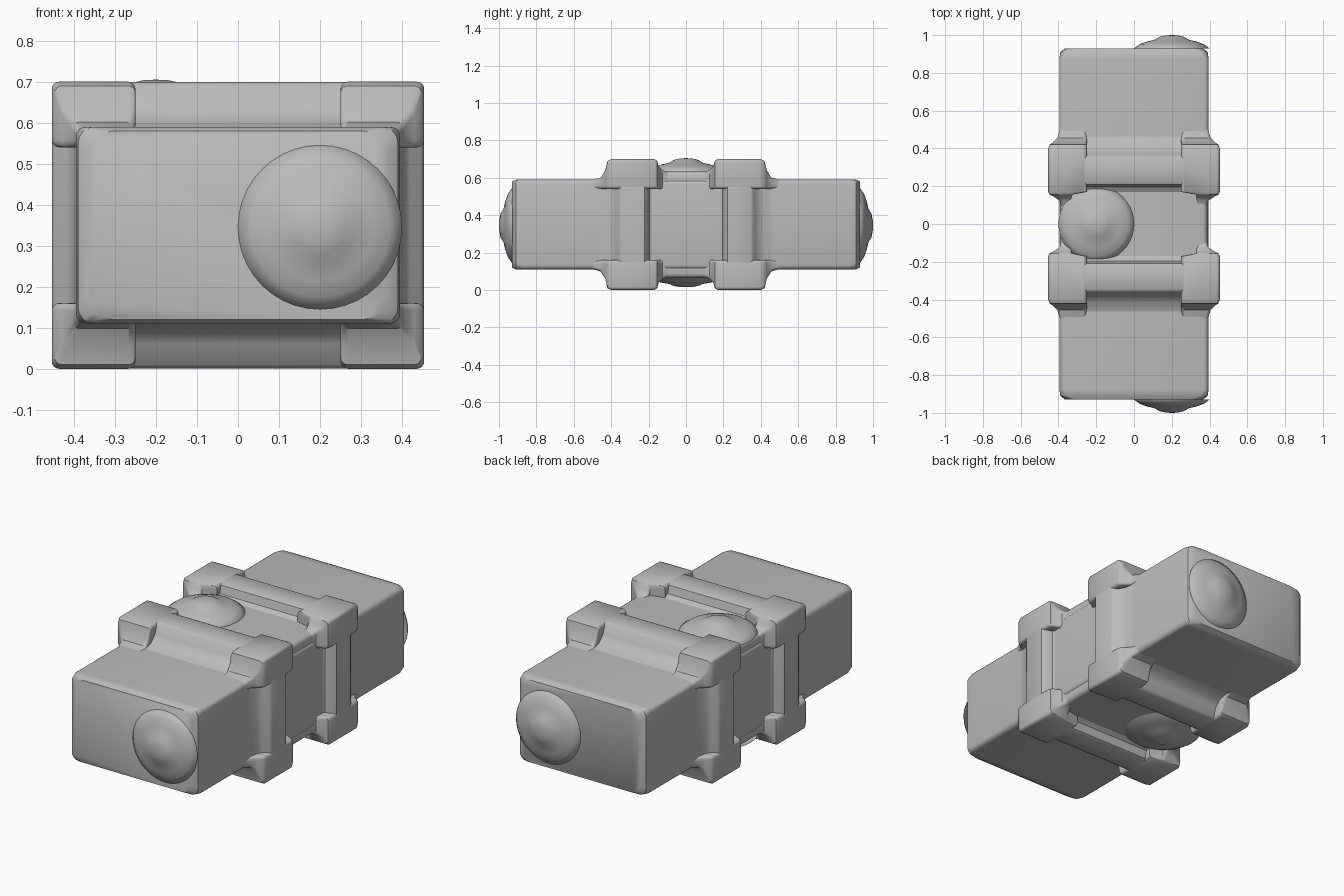
import bpy, bmesh, math
from mathutils import Matrix, Vector

cube = bpy.data.objects.get("Cube")
if cube:
    bpy.data.objects.remove(cube, do_unlink=True)

MID = 0.35  # height of the long axis

grey = bpy.data.materials.new("plain_grey")
grey.use_nodes = True
grey.diffuse_color = (0.5, 0.5, 0.5, 1)
grey.node_tree.nodes["Principled BSDF"].inputs["Base Color"].default_value = (0.5, 0.5, 0.5, 1)


def finish(name, bm, angle=40):
    bmesh.ops.recalc_face_normals(bm, faces=bm.faces)
    mesh = bpy.data.meshes.new(name)
    bm.to_mesh(mesh)
    bm.free()
    mesh.materials.append(grey)
    ob = bpy.data.objects.new(name, mesh)
    bpy.context.collection.objects.link(ob)
    bpy.ops.object.select_all(action='DESELECT')
    ob.select_set(True)
    bpy.context.view_layer.objects.active = ob
    bpy.ops.object.shade_smooth_by_angle(angle=math.radians(angle))
    return ob


def rounded_rect(x0, x1, z0, z1, r, steps=4):
    pts = []
    corners = ((x1 - r, z1 - r), (x0 + r, z1 - r), (x0 + r, z0 + r), (x1 - r, z0 + r))
    for k, (cx, cz) in enumerate(corners):
        for i in range(steps + 1):
            a = math.pi / 2 * (k + i / steps)
            pts.append((cx + r * math.cos(a), cz + r * math.sin(a)))
    return pts


def loft(name, sections, flip_x=1, flip_y=1, flip_z=1):
    """Skin rounded rectangles (y, x0, x1, z0, z1, r) along y."""
    bm = bmesh.new()
    rings = []
    for y, *rect in sections:
        rings.append([bm.verts.new((flip_x * x, flip_y * y, MID + flip_z * z))
                      for x, z in rounded_rect(*rect)])
    n = len(rings[0])
    for a, b in zip(rings, rings[1:]):
        for i in range(n):
            j = (i + 1) % n
            bm.faces.new((a[i], a[j], b[j], b[i]))
    bm.faces.new(rings[0])
    bm.faces.new(rings[-1])
    return finish(name, bm)


def centred(stations):
    return [(y, -x, x, -z, z, r) for y, x, z, r in stations]


def dome(name, location, direction, height):
    """Round bulge with a small nub in the middle."""
    profile = [(0.2, -0.02), (0.2, 0), (0.17, 0.31), (0.13, 0.52), (0.09, 0.65),
               (0.065, 0.87), (0.03, 0.98), (0, 1)]
    bm = bmesh.new()
    verts = [bm.verts.new((r, 0, h * height)) for r, h in profile]
    edges = [bm.edges.new(pair) for pair in zip(verts, verts[1:])]
    bmesh.ops.spin(bm, geom=verts + edges, cent=(0, 0, 0), axis=(0, 0, 1),
                   angle=math.tau, steps=40)
    bmesh.ops.remove_doubles(bm, verts=bm.verts, dist=0.0005)
    turn = Vector((0, 0, 1)).rotation_difference(Vector(direction)).to_matrix().to_4x4()
    bm.transform(Matrix.Translation(location) @ turn)
    finish(name, bm, 60)


# Long body with softened ends
half = [(0.875, 0.395, 0.24, 0.025), (0.91, 0.39, 0.24, 0.04), (0.93, 0.365, 0.23, 0.06)]
loft("long_body", centred([(-y, x, z, r) for y, x, z, r in reversed(half)] + half))

# Thicker middle block between the bands
loft("middle_block", centred([(-0.25, 0.388, 0.285, 0.025), (0.25, 0.388, 0.285, 0.025)]))

# Raised bands with flared feet, and blocks on their corners
BAND = [(0.17, 0.388, 0.285, 0.02), (0.195, 0.40, 0.3, 0.02), (0.208, 0.44, 0.342, 0.02),
        (0.222, 0.453, 0.349, 0.02), (0.345, 0.453, 0.349, 0.02), (0.36, 0.445, 0.34, 0.02),
        (0.375, 0.42, 0.29, 0.02), (0.41, 0.402, 0.255, 0.02), (0.47, 0.393, 0.238, 0.02)]
BLOCK = [(0.09, 0.385, 0.28), (0.125, 0.395, 0.29), (0.145, 0.425, 0.31), (0.155, 0.447, 0.342),
         (0.17, 0.454, 0.35), (0.4, 0.454, 0.35), (0.42, 0.447, 0.34), (0.432, 0.43, 0.29),
         (0.455, 0.405, 0.252), (0.5, 0.393, 0.238)]
for side, fy in (("front", -1), ("back", 1)):
    loft(side + "_band", centred(BAND), flip_y=fy)
    for lr, fx in (("left", 1), ("right", -1)):
        for tb, fz in (("upper", 1), ("lower", -1)):
            sections = []
            for y, x, z in BLOCK:
                inner = 0.33 if y < 0.16 else 0.25   # narrower on the inside face
                sections.append((y, inner, x, 0.19, z, 0.018))
            loft(f"{side}_{lr}_{tb}_corner_block", sections, fx, fy, fz)

# Round bulges on both ends, the top and the underside
dome("front_bulge", (0.2, -0.93, 0.345), (0, -1, 0), 0.07)
dome("back_bulge", (0.2, 0.93, 0.345), (0, 1, 0), 0.07)
dome("top_bulge", (-0.2, 0, 0.635), (0, 0, 1), 0.07)
dome("bottom_bulge", (-0.2, 0, 0.065), (0, 0, -1), 0.05)
